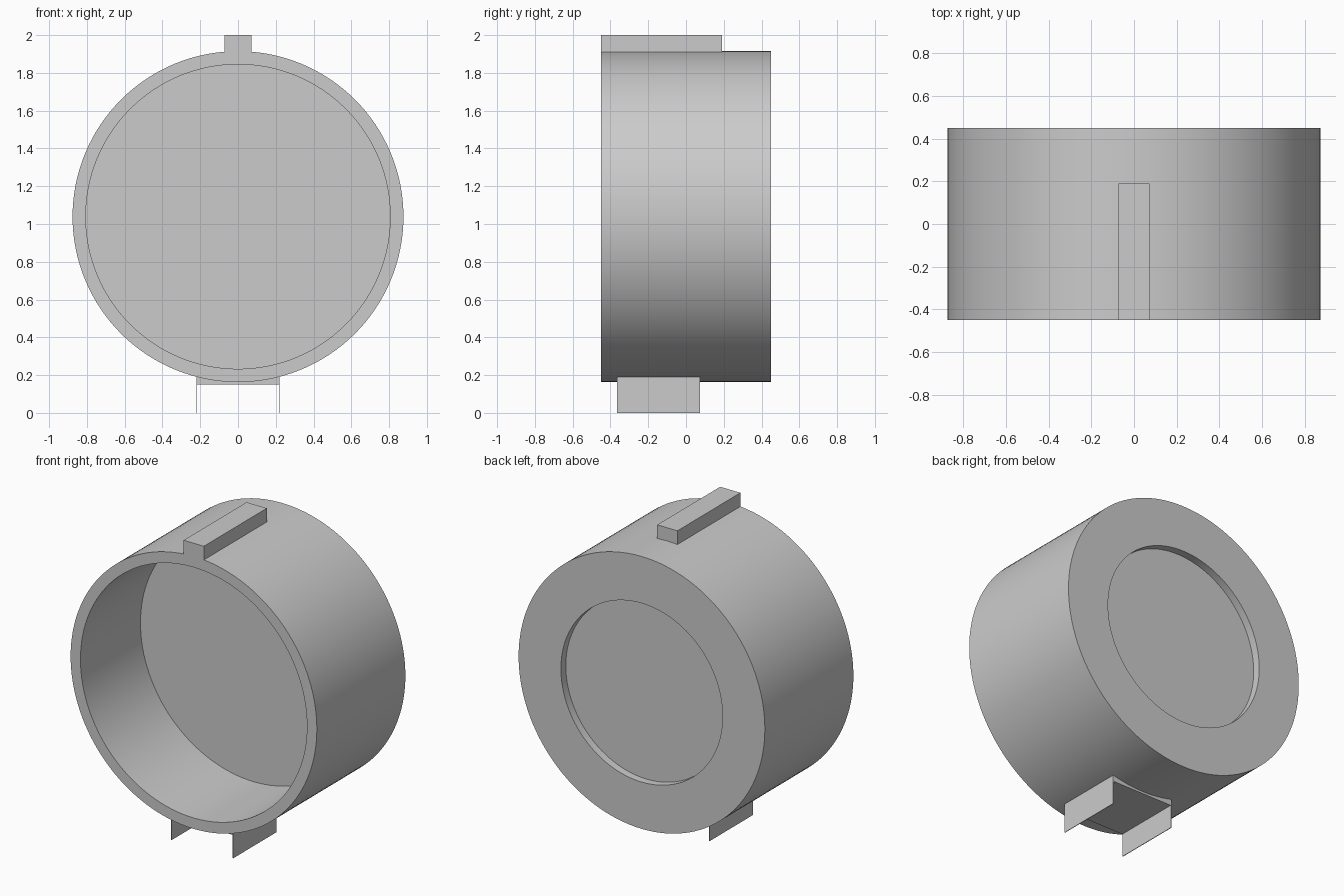
import bpy, bmesh, math
from mathutils import Matrix, Vector

cube = bpy.data.objects.get("Cube")
if cube:
    bpy.data.objects.remove(cube, do_unlink=True)

CENTER_Z = 1.039
RADIUS = 0.876
INNER = 0.806
FRONT, BACK = -0.45, 0.45

# Single grey finish
grey = bpy.data.materials.new("plain_grey")
grey.use_nodes = True
colour = (0.6, 0.6, 0.6, 1)
grey.diffuse_color = colour
grey.node_tree.nodes["Principled BSDF"].inputs["Base Color"].default_value = colour


def finish(name, bm, smooth=False):
    bmesh.ops.recalc_face_normals(bm, faces=bm.faces)
    mesh = bpy.data.meshes.new(name)
    bm.to_mesh(mesh)
    bm.free()
    mesh.materials.append(grey)
    obj = bpy.data.objects.new(name, mesh)
    bpy.context.collection.objects.link(obj)
    if smooth:
        bpy.ops.object.select_all(action="DESELECT")
        obj.select_set(True)
        bpy.context.view_layer.objects.active = obj
        bpy.ops.object.shade_smooth_by_angle(angle=math.radians(30))
    return obj


def lathe(name, profile, steps=128):
    """Turn (radius, y) points about the drum's front-to-back axis."""
    bm = bmesh.new()
    verts = [bm.verts.new((r, y, CENTER_Z)) for r, y in profile]
    edges = [bm.edges.new(pair) for pair in zip(verts, verts[1:])]
    bmesh.ops.spin(bm, geom=verts + edges, cent=(0, 0, CENTER_Z), axis=(0, 1, 0),
                   angle=math.tau, steps=steps)
    bmesh.ops.remove_doubles(bm, verts=bm.verts, dist=0.0001)
    return finish(name, bm, smooth=True)


def saddle_block(name, half_width, flat_z, y0, y1, side):
    """Block with one flat side and one side curved to sit on the drum."""
    seat = RADIUS - 0.002
    outline = [(-half_width, flat_z), (half_width, flat_z)]
    for i in range(13):
        x = half_width * (1 - i / 6)
        outline.append((x, CENTER_Z + side * math.sqrt(seat ** 2 - x ** 2)))
    bm = bmesh.new()
    face = bm.faces.new([bm.verts.new((x, y0, z)) for x, z in outline])
    swept = bmesh.ops.extrude_face_region(bm, geom=[face], use_keep_orig=True)
    moved = [v for v in swept["geom"] if isinstance(v, bmesh.types.BMVert)]
    bmesh.ops.translate(bm, verts=moved, vec=(0, y1 - y0, 0))
    return finish(name, bm)


def box(name, low, high):
    low, high = Vector(low), Vector(high)
    bm = bmesh.new()
    bmesh.ops.create_cube(bm, size=1, matrix=Matrix.Translation((low + high) / 2)
                          @ Matrix.Diagonal((*(high - low), 1)))
    return finish(name, bm)


# Drum: deep open front, solid back with a shallow round recess
lathe("drum_housing", [
    (0, 0.16), (INNER, 0.16), (INNER, FRONT), (RADIUS, FRONT),
    (RADIUS, BACK), (0.575, BACK), (0.575, 0.40), (0, 0.40)])

# Rail along the top
saddle_block("top_rail", 0.072, 2.0, FRONT, 0.19, 1)

# Mounting bracket underneath, with a thin plate on each side
saddle_block("bottom_mount", 0.22, 0.15, -0.365, 0.075, -1)
for side, name in ((1, "left_mount_plate"), (-1, "right_mount_plate")):
    inner, outer = side * 0.217, side * 0.221
    box(name, (min(inner, outer), -0.365, 0), (max(inner, outer), 0.075, 0.19))
